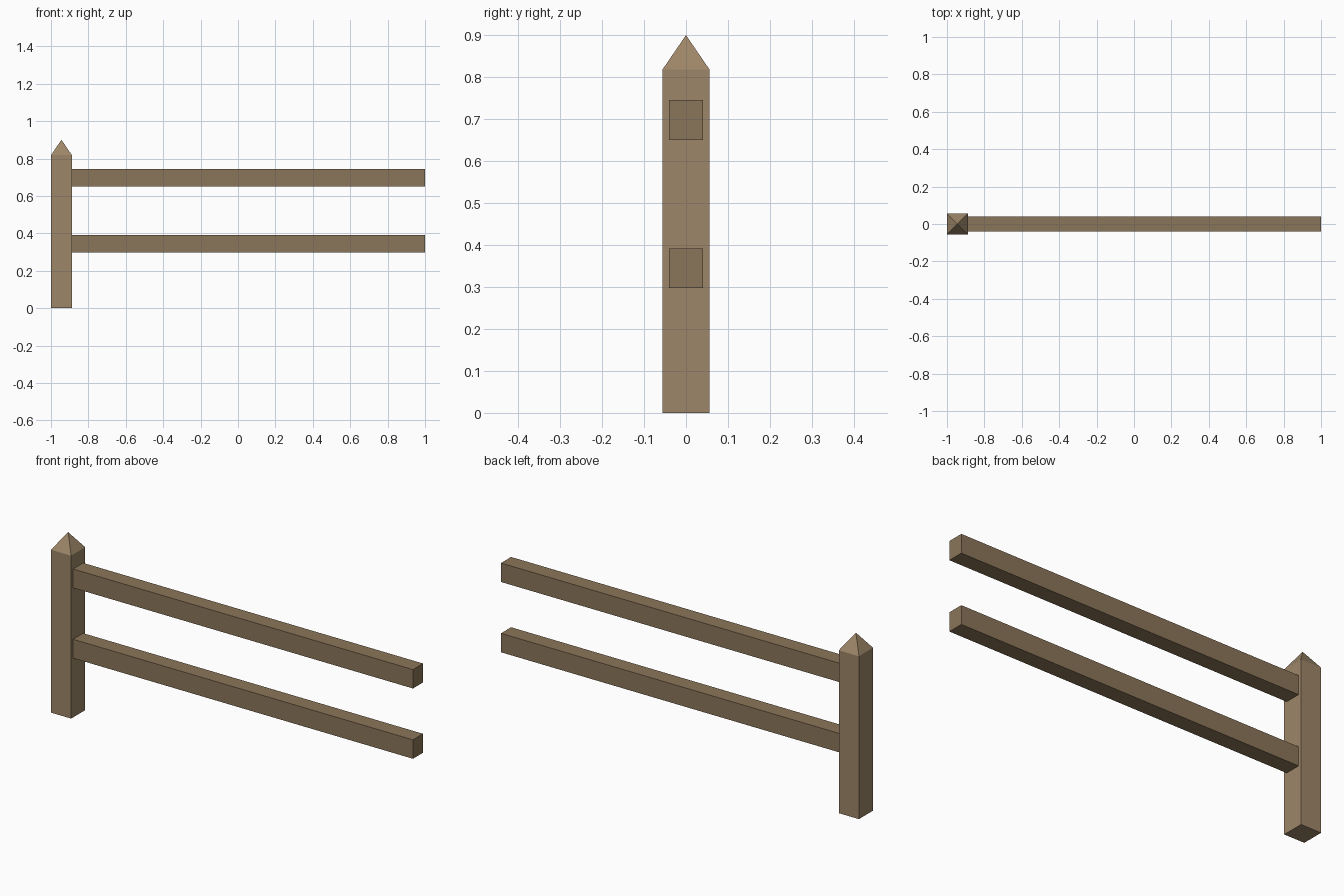
import bpy, bmesh

if "Cube" in bpy.data.objects:
    bpy.data.objects.remove(bpy.data.objects["Cube"])


def material(name, rgb):
    mat = bpy.data.materials.new(name)
    mat.diffuse_color = (*rgb, 1)
    mat.use_nodes = True
    mat.node_tree.nodes["Principled BSDF"].inputs["Base Color"].default_value = mat.diffuse_color
    return mat


def box(name, lo, hi, mat, peak=0):
    """Box between two corners; a positive peak adds a pyramid on the top face."""
    bm = bmesh.new()
    bmesh.ops.create_cube(bm, size=1)
    for v in bm.verts:
        v.co = [(a + b) / 2 + c * (b - a) for a, b, c in zip(lo, hi, v.co)]
    if peak:
        bm.normal_update()
        top = max(bm.faces, key=lambda f: f.normal.z)
        tip = bmesh.ops.poke(bm, faces=[top])["verts"][0]
        tip.co.z += peak
    mesh = bpy.data.meshes.new(name)
    bm.to_mesh(mesh)
    bm.free()
    mesh.materials.append(mat)
    obj = bpy.data.objects.new(name, mesh)
    bpy.context.collection.objects.link(obj)
    return obj


post_wood = material("post_wood", (0.34, 0.24, 0.14))
rail_wood = material("rail_wood", (0.26, 0.18, 0.10))

# Square post with a pointed top
box("fence_post", (-1, -0.056, 0), (-0.888, 0.056, 0.818), post_wood, peak=0.082)

# Two rails running through the post, flush with its outer face
for name, z in (("lower_rail", 0.297), ("upper_rail", 0.65)):
    box(name, (-1, -0.04, z), (1, 0.04, z + 0.095), rail_wood)
